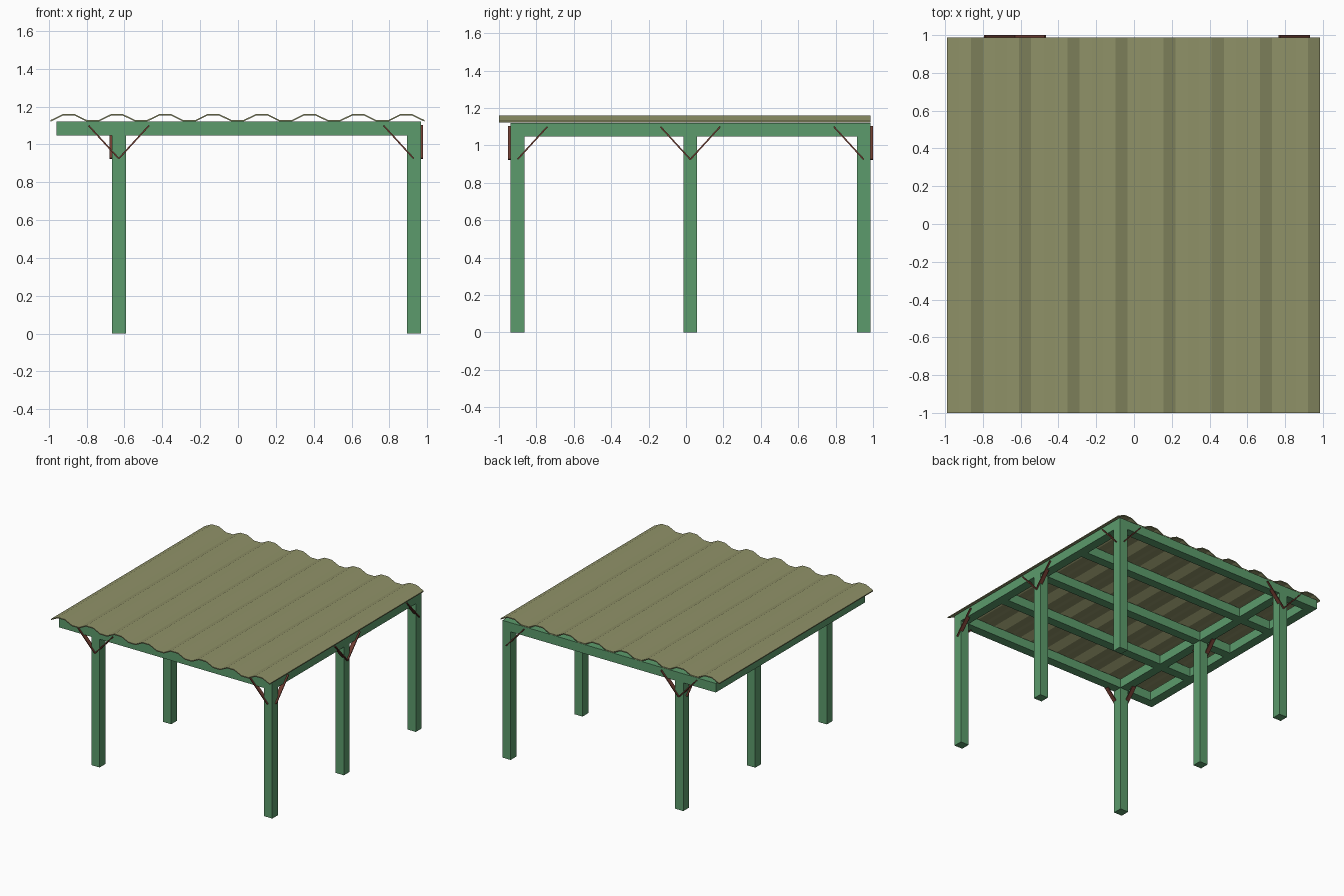
import bpy, math
from mathutils import Vector, Matrix

if "Cube" in bpy.data.objects:
    bpy.data.objects.remove(bpy.data.objects["Cube"])


def material(name, rgb):
    m = bpy.data.materials.new(name)
    m.diffuse_color = (*rgb, 1)
    m.use_nodes = True
    m.node_tree.nodes["Principled BSDF"].inputs["Base Color"].default_value = m.diffuse_color
    return m


GREEN = material("green_timber", (0.107, 0.33, 0.15))
OLIVE = material("olive_sheet", (0.28, 0.29, 0.14))
BROWN = material("brown_strap", (0.16, 0.045, 0.03))


def mesh_object(name, verts, faces, mat):
    me = bpy.data.meshes.new(name)
    me.from_pydata(verts, [], faces)
    me.materials.append(mat)
    ob = bpy.data.objects.new(name, me)
    bpy.context.collection.objects.link(ob)
    return ob


BOX_FACES = [(0, 1, 3, 2), (4, 6, 7, 5), (0, 4, 5, 1),
             (2, 3, 7, 6), (0, 2, 6, 4), (1, 5, 7, 3)]


def box(name, lo, hi, mat):
    verts = [(x, y, z) for x in (lo[0], hi[0])
             for y in (lo[1], hi[1]) for z in (lo[2], hi[2])]
    return mesh_object(name, verts, BOX_FACES, mat)


W = 0.074                       # timber thickness
TOP, UNDER = 1.12, 1.046        # beam top and underside
H = W / 2
POST_X = (-0.63, 0.929)
POST_Y = (-0.901, 0.023, 0.95)
RAIL_Y = (-0.901, -0.439, 0.023, 0.486, 0.95)
CROSS_X = (-0.923, -0.63, 0.929)

# Posts
for x in POST_X:
    for y in POST_Y:
        box("post", (x - H, y - H, 0), (x + H, y + H, UNDER), GREEN)

# Long rails running left to right
for y in RAIL_Y:
    box("rail", (-0.96, y - H, UNDER), (0.966, y + H, TOP), GREEN)

# Cross beams fitted between the rails
for x in CROSS_X:
    for a, b in zip(RAIL_Y, RAIL_Y[1:]):
        box("cross_beam", (x - H, a + H, UNDER), (x + H, b - H, TOP), GREEN)


# Diagonal straps: thin strips standing across the outer face of the posts
def brace(start, along, normal):
    along, normal = Vector(along), Vector(normal)
    a = Vector(start) + normal * (H - 0.004)
    d = along * 0.16 + Vector((0, 0, 0.175))
    side = d.cross(normal).normalized() * 0.004
    wide = normal * 0.0165
    verts = [a + d * t + side * s + wide * w
             for t in (0, 1) for s in (-1, 1) for w in (-1, 1)]
    mesh_object("brace", verts, BOX_FACES, BROWN)


Z0 = 0.925
for x in POST_X:
    # front and back faces
    for y, n in ((POST_Y[0], -1), (POST_Y[2], 1)):
        for s in ((-1, 1) if x < 0 else (-1,)):
            brace((x, y, Z0), (s, 0, 0), (0, n, 0))
    # left and right faces
    for y, signs in zip(POST_Y, ((1,), (-1, 1), (-1,))):
        for s in signs:
            brace((x, y, Z0), (0, s, 0), (1 if x > 0 else -1, 0, 0))

# Corrugated roof sheet: valley, slope, crest, slope repeated
N = 31
LOW, HIGH, THICK = 1.121, 1.152, 0.008
prof = []
for i in range(N + 1):
    x = -0.99 + 1.975 * i / N
    prof.append((x, HIGH if i % 4 in (1, 2) else LOW))
loop = prof + [(x, z + THICK) for x, z in reversed(prof)]
n = len(loop)
verts = [(x, y, z) for y in (-1.0, 0.987) for x, z in loop]
faces = [(i, (i + 1) % n, n + (i + 1) % n, n + i) for i in range(n)]
for i in range(N):
    j = n - 1 - i
    faces.append((i, j, j - 1, i + 1))
    faces.append((n + i, n + i + 1, n + j - 1, n + j))
roof = mesh_object("corrugated_roof", verts, faces, OLIVE)

# Make every normal face outwards
import bmesh
for ob in bpy.context.collection.objects:
    bm = bmesh.new()
    bm.from_mesh(ob.data)
    bmesh.ops.recalc_face_normals(bm, faces=bm.faces)
    bm.to_mesh(ob.data)
    bm.free()
